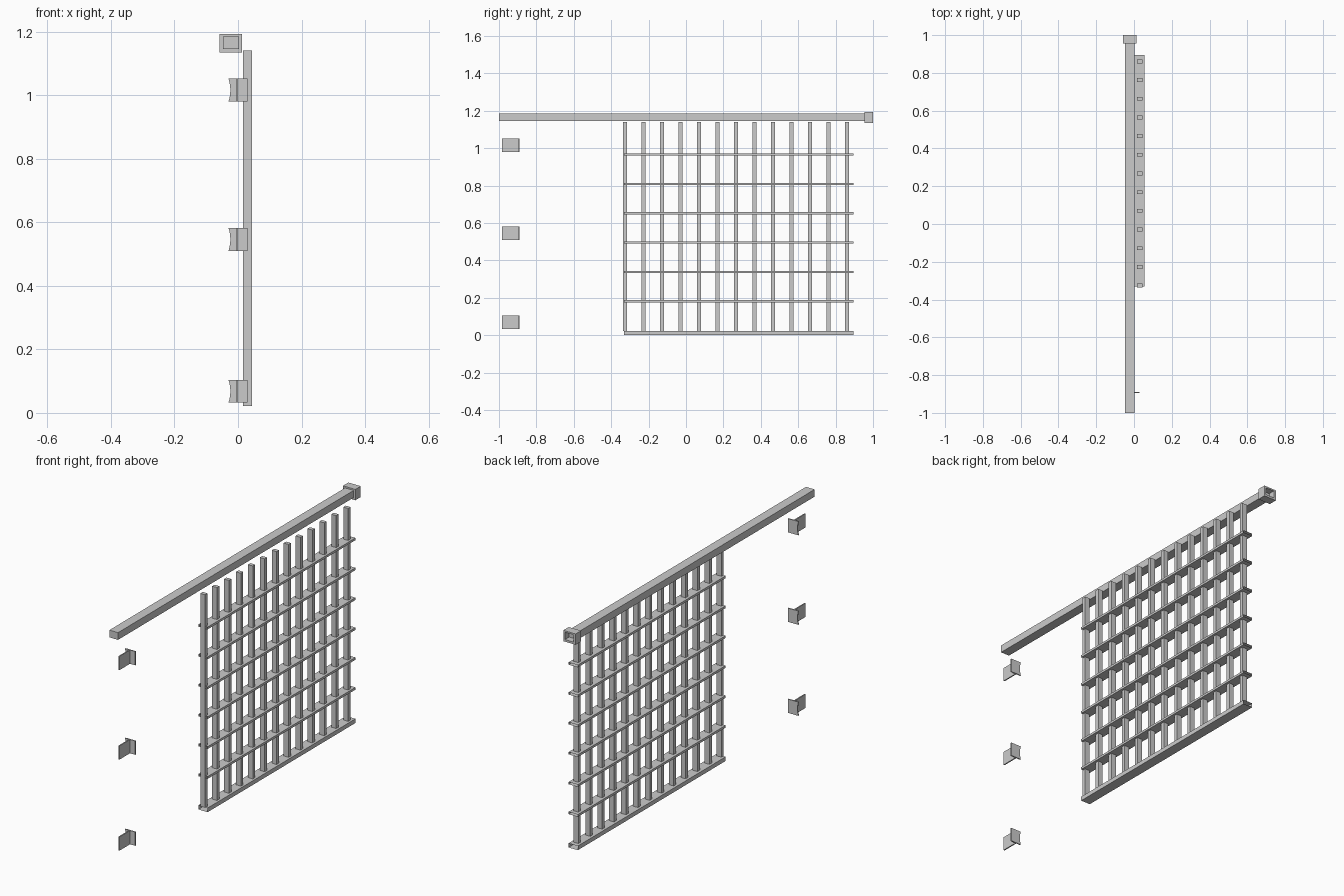
import bpy, bmesh

if "Cube" in bpy.data.objects:
    bpy.data.objects.remove(bpy.data.objects["Cube"])


def make(name, bm):
    bmesh.ops.recalc_face_normals(bm, faces=bm.faces)
    me = bpy.data.meshes.new(name)
    bm.to_mesh(me)
    bm.free()
    ob = bpy.data.objects.new(name, me)
    bpy.context.collection.objects.link(ob)
    return ob


def prism(name, profile, y0, y1, capped=True):
    """Extrude an x-z profile along y, with or without end faces."""
    bm = bmesh.new()
    a = [bm.verts.new((x, y0, z)) for x, z in profile]
    b = [bm.verts.new((x, y1, z)) for x, z in profile]
    n = len(profile)
    for i in range(n):
        j = (i + 1) % n
        bm.faces.new((a[i], a[j], b[j], b[i]))
    if capped:
        bm.faces.new(a)
        bm.faces.new(b)
    return make(name, bm)


def rect(x0, x1, z0, z1):
    return [(x0, z0), (x1, z0), (x1, z1), (x0, z1)]


# Top rail
prism("top_rail", rect(-0.047, 0.003, 1.146, 1.184), -1.0, 0.965)

# Hollow square collar on the rail end
bm = bmesh.new()
loops = []
for (x0, x1, z0, z1), y in (((-0.059, 0.013, 1.135, 1.192), 0.955),
                            ((-0.059, 0.013, 1.135, 1.192), 1.0),
                            ((-0.047, 0.003, 1.146, 1.184), 1.0),
                            ((-0.047, 0.003, 1.146, 1.184), 0.955)):
    loops.append([bm.verts.new((x, y, z)) for x, z in rect(x0, x1, z0, z1)])
for k in range(4):
    p, q = loops[k], loops[(k + 1) % 4]
    for i in range(4):
        j = (i + 1) % 4
        bm.faces.new((p[i], p[j], q[j], q[i]))
make("rail_collar", bm)

# Vertical bars
for i in range(13):
    y = -0.326 + i * 0.0989
    prism(f"vertical_bar_{i + 1}", rect(0.016, 0.044, 0.022, 1.14), y - 0.01, y + 0.01)

# Horizontal bars: open-ended flat tubes, the lowest one thicker
prism("bottom_bar", rect(0.002, 0.056, 0.0, 0.022), -0.332, 0.895, capped=False)
for i in range(6):
    z = 0.181 + i * 0.157
    prism(f"cross_bar_{i + 1}", rect(0.002, 0.056, z - 0.006, z + 0.006),
          -0.332, 0.895, capped=False)

# Wall brackets: a side plate and a flange with a concave edge
for i, z in enumerate((0.068, 0.546, 1.016)):
    h = 0.036
    prism(f"bracket_plate_{i + 1}", rect(-0.006, 0.0, z - h, z + h), -0.984, -0.893)
    edge = [(-0.03 + 0.006 * (1 - t * t), z + h * t) for t in (1, 0.7, 0.35, 0, -0.35, -0.7, -1)]
    prism(f"bracket_flange_{i + 1}", [(0.03, z - h), (0.03, z + h)] + edge, -0.896, -0.89)
